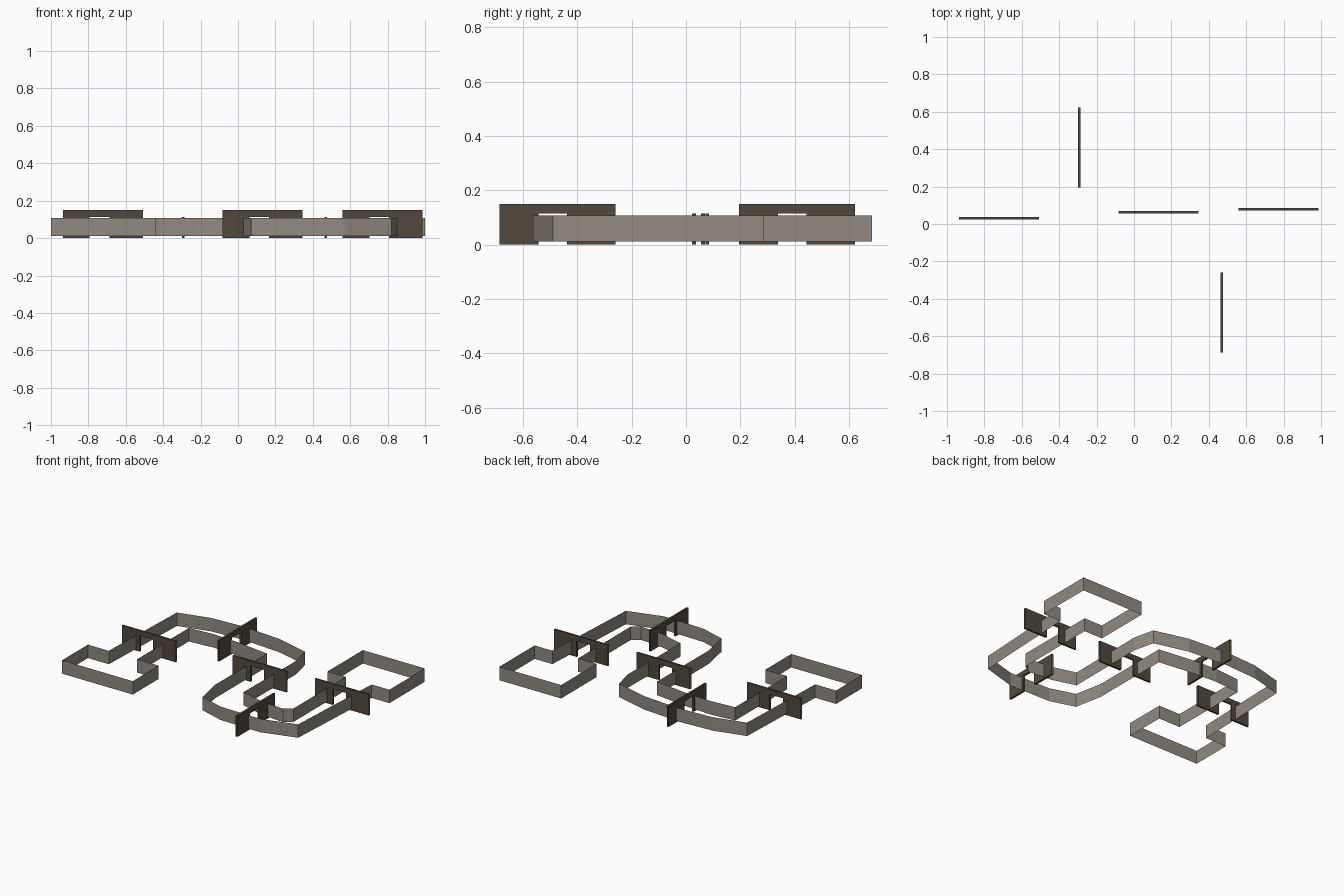
import bpy, bmesh
from mathutils import Matrix, Vector
from math import pi

if "Cube" in bpy.data.objects:
    bpy.data.objects.remove(bpy.data.objects["Cube"])


def material(name, rgb):
    m = bpy.data.materials.new(name)
    m.diffuse_color = (*rgb, 1)
    m.use_nodes = True
    m.node_tree.nodes["Principled BSDF"].inputs["Base Color"].default_value = m.diffuse_color
    return m


STONE = material("warm grey wall", (0.29, 0.255, 0.22))
DARK = material("dark brown gate", (0.085, 0.066, 0.045))


def finish(name, bm, mat):
    me = bpy.data.meshes.new(name)
    bm.to_mesh(me)
    bm.free()
    me.materials.append(mat)
    ob = bpy.data.objects.new(name, me)
    bpy.context.collection.objects.link(ob)
    return ob


# Winding corridor: one closed outline raised into a thin sheet wall
outline = [
    (-1, -.5625), (-1, -.27), (-.835, -.27),                  # left room
    (-.81, .465), (-.58, .525), (-.33, .538), (-.03, .515),   # upper bend, outside
    (.215, .45), (.25, .30), (.245, -.285),
    (.42, -.335), (.60, -.35), (.655, -.31),                  # lower bend, inside
    (.655, .285), (.51, .285), (.51, .685), (1, .685),        # right room
    (1, .285), (.86, .285),
    (.82, -.49), (.57, -.5625), (.25, -.555), (.07, -.50),    # lower bend, outside
    (.03, -.30), (.03, .285),
    (-.22, .318), (-.42, .33), (-.61, .315),                  # upper bend, inside
    (-.61, -.27), (-.44, -.27), (-.44, -.5625),               # left room
]
bm = bmesh.new()
low = [bm.verts.new((x, y, 0.011)) for x, y in outline]
high = [bm.verts.new((x, y, 0.107)) for x, y in outline]
for i in range(len(low)):
    j = i - 1
    bm.faces.new((low[i], low[j], high[j], high[i]))
finish("corridor_wall", bm, STONE)


# Gates: flat arch plates with an off-centre doorway, open at the outer ends
W, D0, D1, DOOR, TOP, T = 0.427, 0.143, 0.248, 0.114, 0.15, 0.014


def gate(name, x, y, along_y=False):
    bm = bmesh.new()
    prof = [(0, 0), (D0, 0), (D0, DOOR), (D1, DOOR), (D1, 0), (W, 0), (W, TOP), (0, TOP)]
    front = bm.faces.new([bm.verts.new((u, -T / 2, z)) for u, z in prof])
    ext = bmesh.ops.extrude_face_region(bm, geom=[front], use_keep_orig=True)
    moved = [g for g in ext["geom"] if isinstance(g, bmesh.types.BMVert)]
    bmesh.ops.translate(bm, verts=moved, vec=(0, T, 0))
    bmesh.ops.recalc_face_normals(bm, faces=bm.faces)
    ends = [f for f in bm.faces
            if all(v.co.x < 1e-4 for v in f.verts) or all(v.co.x > W - 1e-4 for v in f.verts)]
    bmesh.ops.delete(bm, geom=ends, context='FACES')
    turn = Matrix.Rotation(pi / 2 if along_y else 0, 4, 'Z')
    bm.transform(Matrix.Translation(Vector((x, y, 0))) @ turn)
    finish(name, bm, DARK)


gate("gate_left", -.936, .03)
gate("gate_upper", -.292, .196, True)
gate("gate_middle", -.082, .063)
gate("gate_right", .559, .078)
gate("gate_lower", .469, -.686, True)
